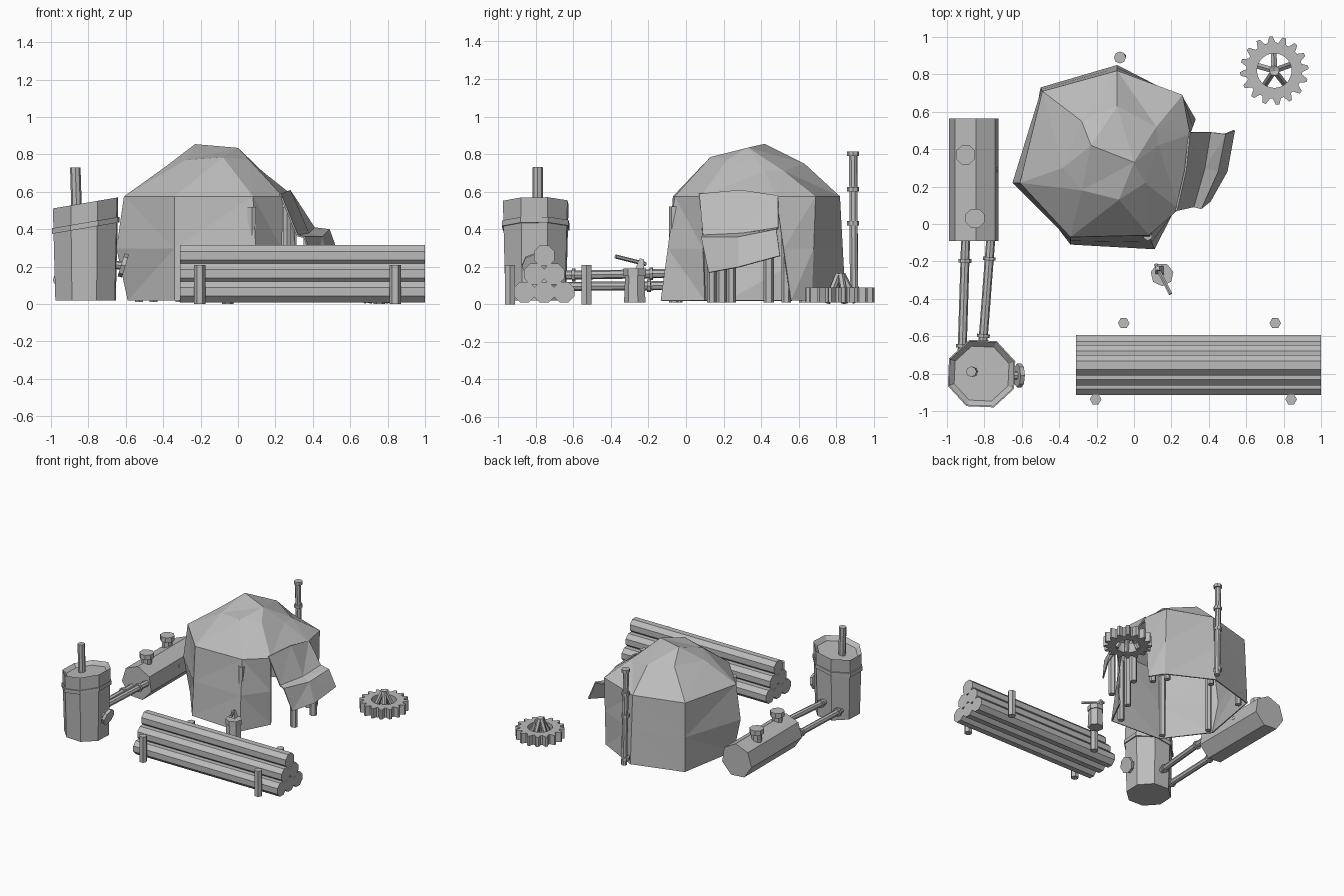
import bpy, bmesh
from math import sin, cos, pi, radians
from mathutils import Vector, Matrix

cube = bpy.data.objects.get("Cube")
if cube:
    bpy.data.objects.remove(cube)

grey = bpy.data.materials.new("plain grey")
grey.use_nodes = True
shade = (0.5, 0.5, 0.5, 1)
grey.diffuse_color = shade
grey.node_tree.nodes["Principled BSDF"].inputs["Base Color"].default_value = shade


def finish(name, bm, thickness=0):
    """Turn a bmesh into a flat shaded object."""
    bmesh.ops.recalc_face_normals(bm, faces=bm.faces)
    mesh = bpy.data.meshes.new(name)
    bm.to_mesh(mesh)
    bm.free()
    mesh.materials.append(grey)
    obj = bpy.data.objects.new(name, mesh)
    bpy.context.collection.objects.link(obj)
    if thickness:
        solid = obj.modifiers.new("thickness", 'SOLIDIFY')
        solid.thickness = thickness
    return obj


def add_rod(bm, start, end, radius, sides=8, spin=0, end_radius=None):
    """Add a capped prism running from start to end."""
    start, end = Vector(start), Vector(end)
    axis = end - start
    place = (Matrix.Translation((start + end) / 2)
             @ axis.to_track_quat('Z', 'Y').to_matrix().to_4x4()
             @ Matrix.Rotation(radians(spin), 4, 'Z'))
    return bmesh.ops.create_cone(
        bm, cap_ends=True, segments=sides, radius1=radius,
        radius2=radius if end_radius is None else end_radius,
        depth=axis.length, matrix=place)["verts"]


def rod(name, *args, **options):
    bm = bmesh.new()
    add_rod(bm, *args, **options)
    return finish(name, bm)


def sheet(name, rows, closed, skip=(), thickness=0.01):
    """Skin quads between matching rows of points."""
    bm = bmesh.new()
    grid = [[bm.verts.new(p) for p in row] for row in rows]
    count = len(rows[0])
    for j in range(len(rows) - 1):
        for i in range(count if closed else count - 1):
            if (j, i) not in skip:
                k = (i + 1) % count
                bm.faces.new((grid[j][i], grid[j][k], grid[j + 1][k], grid[j + 1][i]))
    bmesh.ops.remove_doubles(bm, verts=bm.verts, dist=0.001)
    bmesh.ops.triangulate(bm, faces=bm.faces)
    return finish(name, bm, thickness)


# Tent: base, bulging middle, eave, shoulder and a short ridge
base = [Vector((x, y, 0.02)) for x, y in (
    (-.59, .22), (-.34, -.11), (.11, -.135), (.23, .1),
    (.33, .56), (.26, .67), (-.09, .85), (-.5, .73))]
eave = [Vector((x, y, 0.575)) for x, y in (
    (-.61, .22), (-.34, -.07), (.08, -.06), (.24, .08),
    (.3, .48), (.26, .69), (-.09, .82), (-.49, .71))]
shoulder = [Vector(p) for p in (
    (-.38, .3, .74), (-.28, .18, .77), (-.08, .13, .785), (.06, .22, .77),
    (.13, .42, .71), (.12, .52, .71), (-.09, .63, .75), (-.28, .55, .76))]
middle = [(a + b) / 2 for a, b in zip(base, eave)]
middle[0].x -= 0.05
ridge_left, ridge_right = Vector((-.23, .42, .855)), Vector((0, .33, .835))
ridge = [ridge_right if 2 <= i <= 5 else ridge_left for i in range(8)]
sheet("tent_cover", [base, middle, eave, shoulder, ridge], True, skip={(0, 3), (1, 3)})

# Awning over the tent door, with its posts
sheet("door_awning", [
    [(.23, .07, .59), (.28, .29, .61), (.3, .49, .58)],
    [(.32, .09, .37), (.38, .3, .38), (.41, .49, .41)],
    [(.36, .08, .36), (.45, .28, .36), (.49, .48, .4)],
    [(.41, .12, .17), (.5, .28, .2), (.54, .5, .26)]], False)
for side, y in (("right", .19), ("left", .44)):
    rod("awning_post_" + side, (.375, y, .01), (.375, y, .36), .028, 6)

# Poles standing inside the tent
heart = Vector((-.15, .37, 0))
for i, foot in enumerate(base):
    spot = heart.lerp(foot, 0.86)
    rod(f"tent_pole_{i}", (spot.x, spot.y, .01), (spot.x, spot.y, .52), .025, 6)

# Stovepipe behind the tent
bm = bmesh.new()
add_rod(bm, (-.065, .895, .03), (-.08, .89, .81), .023)
for z in (.07, .42, .6, .79):
    add_rod(bm, (-.075, .89, z), (-.075, .89, z + .025), .032)
finish("stovepipe", bm)

# Stone ring with notched edge
bm = bmesh.new()
hub = Vector((.75, .82, .01))
teeth = 16
outer, inner = [], []
for i in range(teeth * 4):
    turn = 2 * pi * (i + 0.5) / (teeth * 4)
    way = Vector((cos(turn), sin(turn), 0))
    outer.append(bm.verts.new(hub + way * (.183 if i % 4 < 2 else .15)))
    inner.append(bm.verts.new(hub + way * .092))
ring = [bm.faces.new((outer[i - 1], outer[i], inner[i], inner[i - 1]))
        for i in range(len(outer))]
raised = bmesh.ops.extrude_face_region(bm, geom=ring, use_keep_orig=True)["geom"]
bmesh.ops.translate(bm, vec=(0, 0, .08),
                    verts=[v for v in raised if isinstance(v, bmesh.types.BMVert)])
finish("fire_ring", bm)

# Firewood leaning together inside the ring
bm = bmesh.new()
for i in range(5):
    turn = 2 * pi * i / 5 + 0.35
    way = Vector((cos(turn), sin(turn), 0))
    add_rod(bm, hub + way * .085, hub + way * .012 + Vector((0, 0, .15)), .018, 6)
finish("firewood", bm)

# Stacked logs held by stakes
pitch = 0.105
for row in range(3):
    for i in range(3 - row):
        y = -.755 + (i - (2 - row) / 2) * pitch
        z = .065 + row * .097
        rod(f"log_{row}_{i}", (-.31, y, z), (1, y, z), .06, 8, spin=22.5)
for i, (x, y) in enumerate(((-.055, -.53), (.755, -.53), (-.205, -.937), (.84, -.937))):
    rod(f"log_stake_{i}", (x, y, 0), (x, y, .21), .031, 6, spin=30)

# Chopping stump with an axe stuck in it
rod("stump", (.15, -.27, .01), (.15, -.27, .185), .06, 7, end_radius=.053)
rod("stump_flare", (.15, -.27, .15), (.15, -.27, .19), .062, 7)
bm = bmesh.new()
add_rod(bm, (.195, -.375, .255), (.115, -.215, .215), .011, 6)
add_rod(bm, (.125, -.235, .24), (.14, -.25, .17), .016, 4, end_radius=.035)
finish("axe", bm)


# Upright boiler with a sloping lid
def slope(obj, amount=0.17):
    for v in obj.data.vertices:
        if v.co.z > 0.3:
            v.co.z += (v.co.x + .82) * amount
    return obj


tank = (-.815, -.8)
foot, top = Vector((*tank, .02)), Vector((*tank, .54))
bm = bmesh.new()
add_rod(bm, foot, top, .172, 8, spin=20, end_radius=.186)
lid = max(bm.faces, key=lambda f: f.calc_center_median().z)
bmesh.ops.inset_individual(bm, faces=[lid], thickness=.03)
bmesh.ops.translate(bm, verts=lid.verts, vec=(0, 0, -.03))
slope(finish("boiler_tank", bm))
slope(rod("boiler_band", (*tank, .405), (*tank, .435), .192, 8, spin=20))
rod("boiler_chimney", (-.862, -.79, .48), (-.87, -.79, .73), .028)

# Hand wheel on the boiler
bm = bmesh.new()
add_rod(bm, (-.67, -.81, .21), (-.61, -.81, .205), .022)
add_rod(bm, (-.625, -.81, .21), (-.602, -.81, .203), .064)
finish("hand_wheel", bm)

# Lying tank with two capped stacks
rod("lying_tank", (-.855, -.09, .145), (-.855, .565, .145), .137, 7, spin=4)
for i, (x, y) in enumerate(((-.9, .37), (-.85, .03))):
    bm = bmesh.new()
    add_rod(bm, (x, y, .2), (x, y, .34), .04)
    add_rod(bm, (x, y, .31), (x, y, .35), .055, spin=22)
    finish(f"tank_stack_{i}", bm)
rod("tank_bolt", (-.76, .29, .17), (-.73, .29, .17), .015, 6)

# Pipes joining the two tanks, with collars
for i, (start, end) in enumerate((((-.9, -.07, .1), (-.92, -.72, .095)),
                                  ((-.765, -.07, .165), (-.81, -.66, .155)))):
    start, end = Vector(start), Vector(end)
    bm = bmesh.new()
    add_rod(bm, start, end, .024)
    for t in (.18, .88):
        spot = start.lerp(end, t)
        add_rod(bm, spot, spot + (end - start) * .03, .034)
    finish(f"joining_pipe_{i}", bm)
